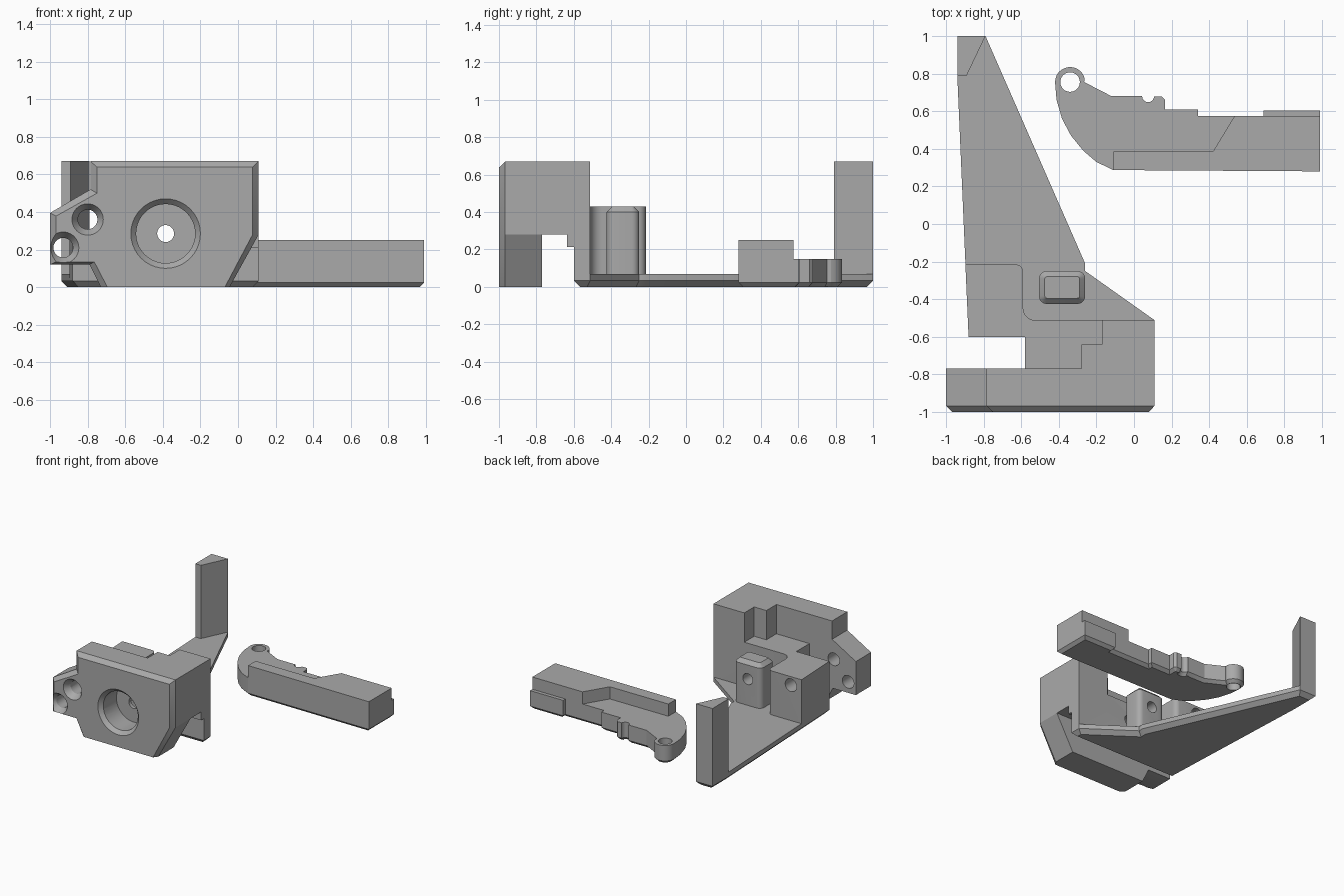
import bpy, bmesh, math
from mathutils import Matrix

if "Cube" in bpy.data.objects:
    bpy.data.objects.remove(bpy.data.objects["Cube"])

grey = bpy.data.materials.new("plain_grey")
grey.diffuse_color = (0.40, 0.40, 0.40, 1)
grey.use_nodes = True
grey.node_tree.nodes["Principled BSDF"].inputs["Base Color"].default_value = grey.diffuse_color


def finish(name, bm):
    bmesh.ops.recalc_face_normals(bm, faces=bm.faces[:])
    me = bpy.data.meshes.new(name)
    bm.to_mesh(me)
    bm.free()
    me.materials.append(grey)
    ob = bpy.data.objects.new(name, me)
    bpy.context.collection.objects.link(ob)
    return ob


def loft(name, rings):
    """Skin a stack of equally sized rings and cap both ends."""
    bm = bmesh.new()
    vs = [[bm.verts.new(p) for p in r] for r in rings]
    n = len(vs[0])
    for a, b in zip(vs, vs[1:]):
        for i in range(n):
            bm.faces.new((a[i], a[(i + 1) % n], b[(i + 1) % n], b[i]))
    bm.faces.new(vs[0])
    bm.faces.new(vs[-1])
    return finish(name, bm)


def inset(pts, d):
    """Offset a counter-clockwise outline inwards by d."""
    out = []
    for i, (x, y) in enumerate(pts):
        ax, ay = pts[i - 1]
        bx, by = pts[(i + 1) % len(pts)]
        l1, l2 = math.hypot(x - ax, y - ay), math.hypot(bx - x, by - y)
        n1 = (-(y - ay) / l1, (x - ax) / l1)
        n2 = (-(by - y) / l2, (bx - x) / l2)
        k = d / max(0.3, 1 + n1[0] * n2[0] + n1[1] * n2[1])
        out.append((x + k * (n1[0] + n2[0]), y + k * (n1[1] + n2[1])))
    return out


def prism(name, pts, z0, z1, low=0, high=0):
    """Upright prism with optional bottom and top chamfers."""
    rings = [(pts, z0 + low), (pts, z1 - high)]
    if low:
        rings.insert(0, (inset(pts, low), z0))
    if high:
        rings.append((inset(pts, high), z1))
    return loft(name, [[(x, y, z) for x, y in r] for r, z in rings])


def rect(x0, x1, y0, y1):
    return [(x0, y0), (x1, y0), (x1, y1), (x0, y1)]


def arc(cx, cy, r, a0, a1, n):
    return [(cx + r * math.cos(math.radians(a0 + (a1 - a0) * i / n)),
             cy + r * math.sin(math.radians(a0 + (a1 - a0) * i / n))) for i in range(n + 1)]


def rod(x, z, y0, y1, r0, r1):
    bm = bmesh.new()
    m = Matrix.Translation((x, (y0 + y1) / 2, z)) @ Matrix.Rotation(-math.pi / 2, 4, 'X')
    bmesh.ops.create_cone(bm, cap_ends=True, segments=40, radius1=r0, radius2=r1,
                          depth=y1 - y0, matrix=m)
    return finish("cutter", bm)


def combine(target, others, op):
    bpy.context.view_layer.objects.active = target
    for o in others:
        m = target.modifiers.new("join", 'BOOLEAN')
        m.operation, m.solver, m.object = op, 'EXACT', o
        bpy.ops.object.modifier_apply(modifier=m.name)
        bpy.data.objects.remove(o)


def smooth(ob):
    bpy.ops.object.select_all(action='DESELECT')
    ob.select_set(True)
    bpy.context.view_layer.objects.active = ob
    bpy.ops.object.shade_smooth_by_angle(angle=math.radians(25))


# Long tapering base plate with chamfered underside
bracket = prism("bracket", [(-.94, 1), (-.94, .79), (-.88, -.6), (.11, -.6), (.11, -.512),
                            (-.26, -.25), (-.26, -.21), (-.79, 1)], 0, .07, low=.033)
# Tall corner post at the far end
corner_post = prism("corner_post", [(-.94, 1), (-.94, .79), (-.89, .79), (-.79, 1)], .035, .67)
# Raised wall and side block with rounded inside and outside corners
wall = prism("wall", [(-.88, -.6), (.11, -.6), (.11, -.512)]
             + arc(-.525, -.447, .065, 270, 180, 6) + arc(-.63, -.255, .04, 0, 90, 6)
             + [(-.897, -.215)], .05, .43)
# Overhanging body, its lip and the tall stepped section
body = prism("body", rect(-.58, .11, -.79, -.512), .28, .43)
lip = prism("lip", rect(-.58, .11, -.635, -.59), .212, .3)
tall = prism("tall", [(-.28, -.79), (.11, -.79), (.11, -.512), (-.17, -.512),
                      (-.17, -.64), (-.28, -.64)], .28, .67)
# Front plate with chamfered rim
outer = [(-1, .12), (-.79, .12), (-.73, 0), (-.045, 0), (.11, .28), (.11, .67),
         (-.785, .67), (-.785, .52), (-1, .395)]
inner = [(-.968, .135), (-.765, .135), (-.695, 0), (-.07, 0), (.078, .28), (.078, .638),
         (-.75, .638), (-.75, .5), (-.968, .378)]
front_plate = loft("front_plate", [[(x, y, z) for x, z in o] for o, y in
                                   ((inner, -1), (outer, -.967), (outer, -.77))])
# Rounded stud
corners = [(-.3, -.385, 270), (-.3, -.29, 0), (-.465, -.29, 90), (-.465, -.385, 180)]
stud = prism("stud", [p for x, y, a in corners for p in arc(x, y, .04, a, a + 90, 5)],
             .05, .43, high=.03)
combine(bracket, [corner_post, wall, body, lip, tall, front_plate, stud], 'UNION')
# Large stepped bore and two countersunk screw holes
combine(bracket, [rod(-.385, .285, -1.001, -.97, .186, .157), rod(-.385, .285, -.98, -.8, .157, .157),
                  rod(-.385, .285, -.9, -.15, .045, .045),
                  rod(-.8, .36, -1.001, -.95, .084, .052), rod(-.8, .36, -.96, -.15, .052, .052),
                  rod(-.93, .21, -1.001, -.95, .084, .052), rod(-.93, .21, -.96, -.7, .052, .052)],
        'DIFFERENCE')
smooth(bracket)

# Lever arm: low hooked outline, ring end and raised bar
outline = ([(.99, .28), (.99, .605), (.69, .605), (.69, .575), (.34, .575), (.34, .61), (.165, .61),
            (.165, .66), (.148, .678), (.11, .678)] + arc(.075, .68, .032, 0, -180, 8)
           + [(.04, .68), (-.12, .68), (-.265, .755)] + arc(-.34, .755, .08, 15, 180, 12)
           + [(-.412, .66), (-.383, .56), (-.335, .47), (-.27, .39), (-.2, .33), (-.11, .287)])
arm = prism("arm", outline, 0, .15, low=.024)
bar = prism("bar", [(-.11, .287), (.99, .28), (.99, .575), (.535, .575), (.42, .385), (-.11, .385)],
            .1, .25)
combine(arm, [bar], 'UNION')
combine(arm, [prism("cutter", arc(-.34, .755, .052, 0, 348.75, 31), -.1, .3)], 'DIFFERENCE')
smooth(arm)
